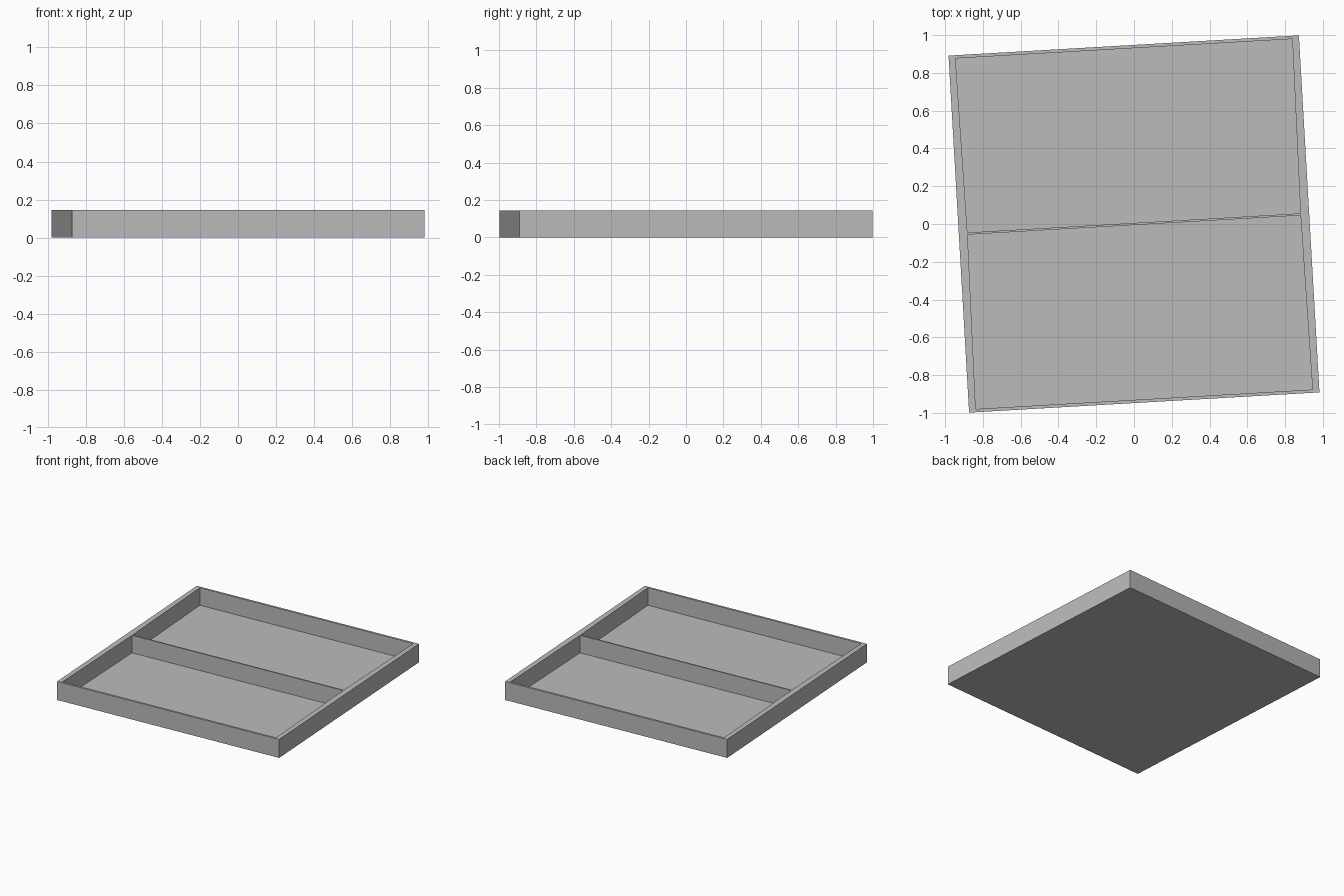
import bpy
import bmesh
from math import radians
from mathutils import Matrix

cube = bpy.data.objects.get("Cube")
if cube:
    bpy.data.objects.remove(cube, do_unlink=True)

WIDTH, DEPTH, HEIGHT = 1.858, 1.893, 0.145
FLOOR = 0.008          # floor thickness
END_WALL = 0.017       # front and back wall thickness
SIDE_END = 0.036       # side wall thickness at the ends
SIDE_MID = 0.046       # side wall thickness at the divider
DIVIDER = 0.011
TURN = Matrix.Rotation(radians(3.3), 4, "Z")

grey = bpy.data.materials.new("plain grey")
grey.use_nodes = True
color = (0.5, 0.5, 0.5, 1)
grey.diffuse_color = color
grey.node_tree.nodes["Principled BSDF"].inputs["Base Color"].default_value = color


def prism(name, outline, bottom, top):
    """Extrude a flat outline between two heights."""
    bm = bmesh.new()
    face = bm.faces.new([bm.verts.new((x, y, bottom)) for x, y in outline])
    side = bmesh.ops.extrude_face_region(bm, geom=[face])["geom"]
    verts = [v for v in side if isinstance(v, bmesh.types.BMVert)]
    bmesh.ops.translate(bm, verts=verts, vec=(0, 0, top - bottom))
    bmesh.ops.recalc_face_normals(bm, faces=bm.faces)
    bm.transform(TURN)
    mesh = bpy.data.meshes.new(name)
    bm.to_mesh(mesh)
    bm.free()
    mesh.materials.append(grey)
    obj = bpy.data.objects.new(name, mesh)
    bpy.context.collection.objects.link(obj)
    return obj


# Solid block for the tray
w, d = WIDTH / 2, DEPTH / 2
tray = prism("divided_tray", [(-w, -d), (w, -d), (w, d), (-w, d)], 0, HEIGHT)

# Two tapered compartments, mirrored front to back
cutters = []
for s in (-1, 1):
    near, far = s * DIVIDER / 2, s * (d - END_WALL)
    a, b = w - SIDE_MID, w - SIDE_END
    cutter = prism("compartment_cutter", [(-a, near), (a, near), (b, far), (-b, far)],
                   FLOOR, HEIGHT * 2)
    cutter.hide_render = True
    cutters.append(cutter)
    cut = tray.modifiers.new("compartment", "BOOLEAN")
    cut.operation = "DIFFERENCE"
    cut.solver = "EXACT"
    cut.object = cutter

# Bake the compartments into the tray and drop the cutters
bpy.context.view_layer.update()
graph = bpy.context.evaluated_depsgraph_get()
tray_mesh = bpy.data.meshes.new_from_object(tray.evaluated_get(graph))
tray.modifiers.clear()
tray.data = tray_mesh
for cutter in cutters:
    bpy.data.objects.remove(cutter, do_unlink=True)
